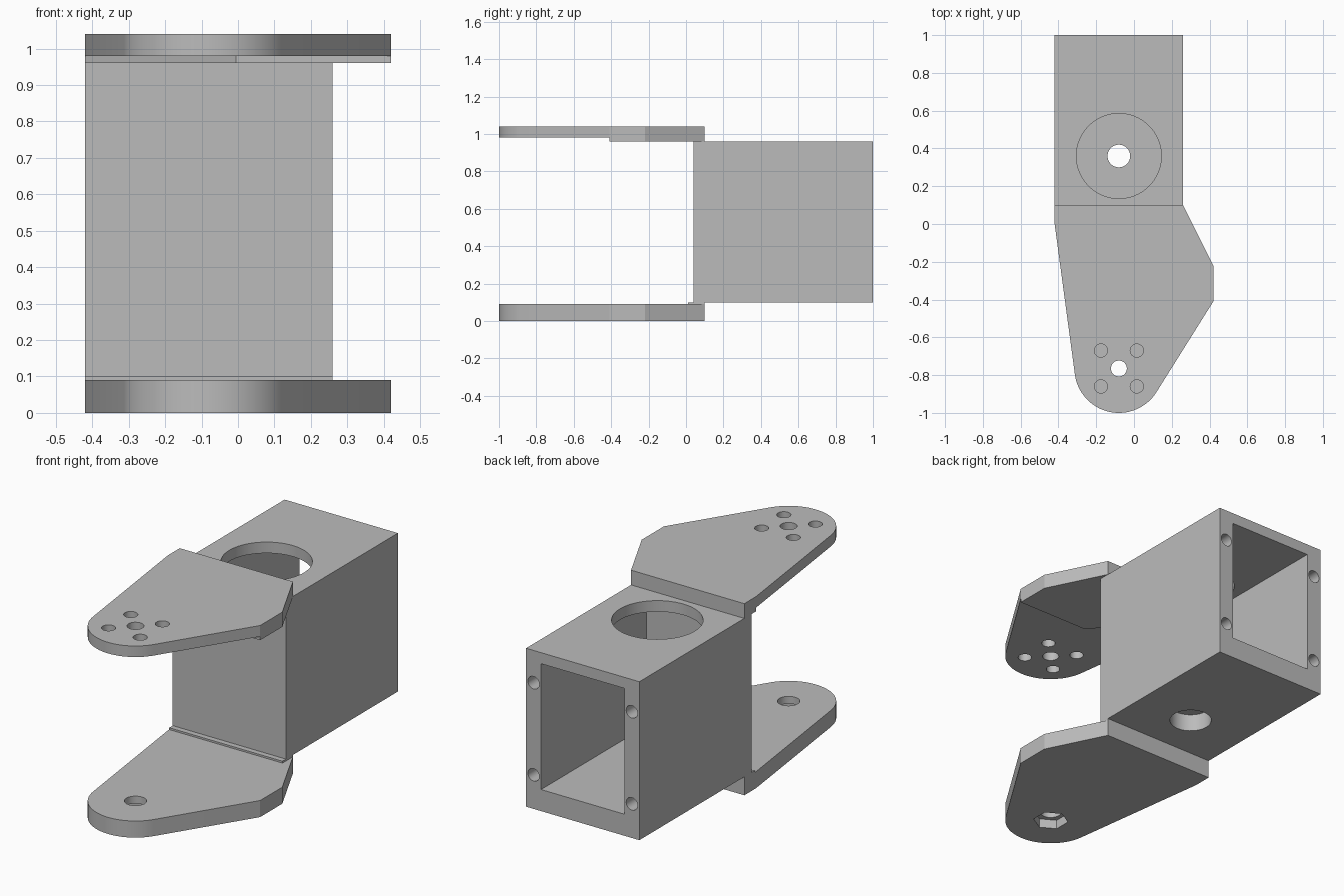
import bpy, bmesh, math
from mathutils import Vector, Matrix

cube = bpy.data.objects.get("Cube")
if cube:
    bpy.data.objects.remove(cube, do_unlink=True)

grey = bpy.data.materials.new("plain grey")
grey.use_nodes = True
grey.diffuse_color = (0.5, 0.5, 0.5, 1)
grey.node_tree.nodes["Principled BSDF"].inputs["Base Color"].default_value = grey.diffuse_color


def finish(name, bm):
    bmesh.ops.recalc_face_normals(bm, faces=bm.faces)
    mesh = bpy.data.meshes.new(name)
    bm.to_mesh(mesh)
    bm.free()
    mesh.materials.append(grey)
    obj = bpy.data.objects.new(name, mesh)
    bpy.context.collection.objects.link(obj)
    return obj


def prism(name, outline, z0, z1):
    bm = bmesh.new()
    face = bm.faces.new([bm.verts.new((x, y, z0)) for x, y in outline])
    grown = bmesh.ops.extrude_face_region(bm, geom=[face])["geom"]
    top = [v for v in grown if isinstance(v, bmesh.types.BMVert)]
    bmesh.ops.translate(bm, verts=top, vec=(0, 0, z1 - z0))
    return finish(name, bm)


def block(name, x0, x1, y0, y1, z0, z1):
    return prism(name, [(x0, y0), (x1, y0), (x1, y1), (x0, y1)], z0, z1)


def ring(cx, cy, r, n=48, start=0.0):
    return [(cx + r * math.cos(start + math.tau * i / n),
             cy + r * math.sin(start + math.tau * i / n)) for i in range(n)]


def cut(target, cutter):
    cutter.hide_render = True
    mod = target.modifiers.new("cut", "BOOLEAN")
    mod.operation, mod.solver, mod.object = "DIFFERENCE", "EXACT", cutter
    bpy.ops.object.select_all(action="DESELECT")
    bpy.context.view_layer.objects.active = target
    target.select_set(True)
    bpy.ops.object.modifier_apply(modifier=mod.name)
    bpy.data.objects.remove(cutter, do_unlink=True)


def drill(target, x, y, r, z0, z1, n=48, start=0.0):
    cut(target, prism("cutter", ring(x, y, r, n, start), z0, z1))


def tangent_angle(p, c, r, side):
    d = Vector(p) - Vector(c)
    return math.atan2(d.y, d.x) + side * math.acos(r / d.length)


# Main dimensions
LEFT, RIGHT, BACK = -0.42, 0.26, 0.10
MID = (LEFT + RIGHT) / 2
PIVOT_X, PIVOT_Y, TIP_R = MID, -0.765, 0.235
pivot = (PIVOT_X, PIVOT_Y)

# Arm outline: angular shoulders running tangentially into a rounded tip
shoulder, elbow = (LEFT, 0.0), (0.42, -0.41)
a0 = tangent_angle(shoulder, pivot, TIP_R, 1) % math.tau
a1 = tangent_angle(elbow, pivot, TIP_R, -1) % math.tau
if a1 < a0:
    a1 += math.tau
STEPS = 32
tip = []
for i in range(STEPS + 1):
    a = a0 + (a1 - a0) * i / STEPS
    tip.append((PIVOT_X + TIP_R * math.cos(a), PIVOT_Y + TIP_R * math.sin(a)))
arm = [(LEFT, BACK), shoulder] + tip + [elbow, (0.42, -0.22), (RIGHT, BACK)]

# Hollow housing, open at the back
housing = block("housing", LEFT, RIGHT, 0.04, 1.0, 0.10, 0.96)
cut(housing, block("cutter", LEFT + 0.09, RIGHT - 0.09, 0.095, 1.1, 0.217, 0.90))
drill(housing, MID, 0.36, 0.225, 0.8, 1.1, 64)
drill(housing, MID, 0.36, 0.06, 0.0, 0.3)
drill(housing, MID, 0.36, 0.107, 0.0, 0.195)

# Screw holes in the rear rim
for x in (LEFT + 0.045, RIGHT - 0.045):
    for z in (0.285, 0.785):
        hole = prism("cutter", ring(0, 0, 0.034, 32), -0.2, 0.2)
        hole.data.transform(Matrix.Translation((x, 1, z)) @ Matrix.Rotation(math.pi / 2, 4, "X"))
        cut(housing, hole)

# Upper arm with its mounting holes
upper_arm = prism("upper_arm", arm, 0.98, 1.04)
drill(upper_arm, PIVOT_X, PIVOT_Y, 0.042, 0.9, 1.1)
for dx in (-0.095, 0.095):
    for dy in (-0.095, 0.095):
        drill(upper_arm, PIVOT_X + dx, PIVOT_Y + dy, 0.035, 0.9, 1.1, 32)

# Thickened root below the upper arm
upper_pad = prism("upper_arm_pad", [(LEFT, BACK), shoulder, (-0.005, -0.41), elbow,
                                    (0.42, -0.22), (RIGHT, BACK)], 0.96, 0.98)

# Lower arm with pivot hole and hexagonal nut pocket
lower_arm = prism("lower_arm", arm, 0.0, 0.09)
drill(lower_arm, PIVOT_X, PIVOT_Y, 0.055, -0.1, 0.2)
drill(lower_arm, PIVOT_X, PIVOT_Y, 0.09, -0.1, 0.05, 6, math.pi / 2)

# Thin lip joining the lower arm to the housing
lower_lip = block("lower_arm_lip", LEFT, RIGHT, 0.01, BACK, 0.09, 0.10)

# Smooth curved walls, keep edges sharp
bpy.ops.object.select_all(action="DESELECT")
for obj in (housing, upper_arm, upper_pad, lower_arm, lower_lip):
    obj.select_set(True)
bpy.context.view_layer.objects.active = housing
bpy.ops.object.shade_smooth_by_angle(angle=math.radians(25))
